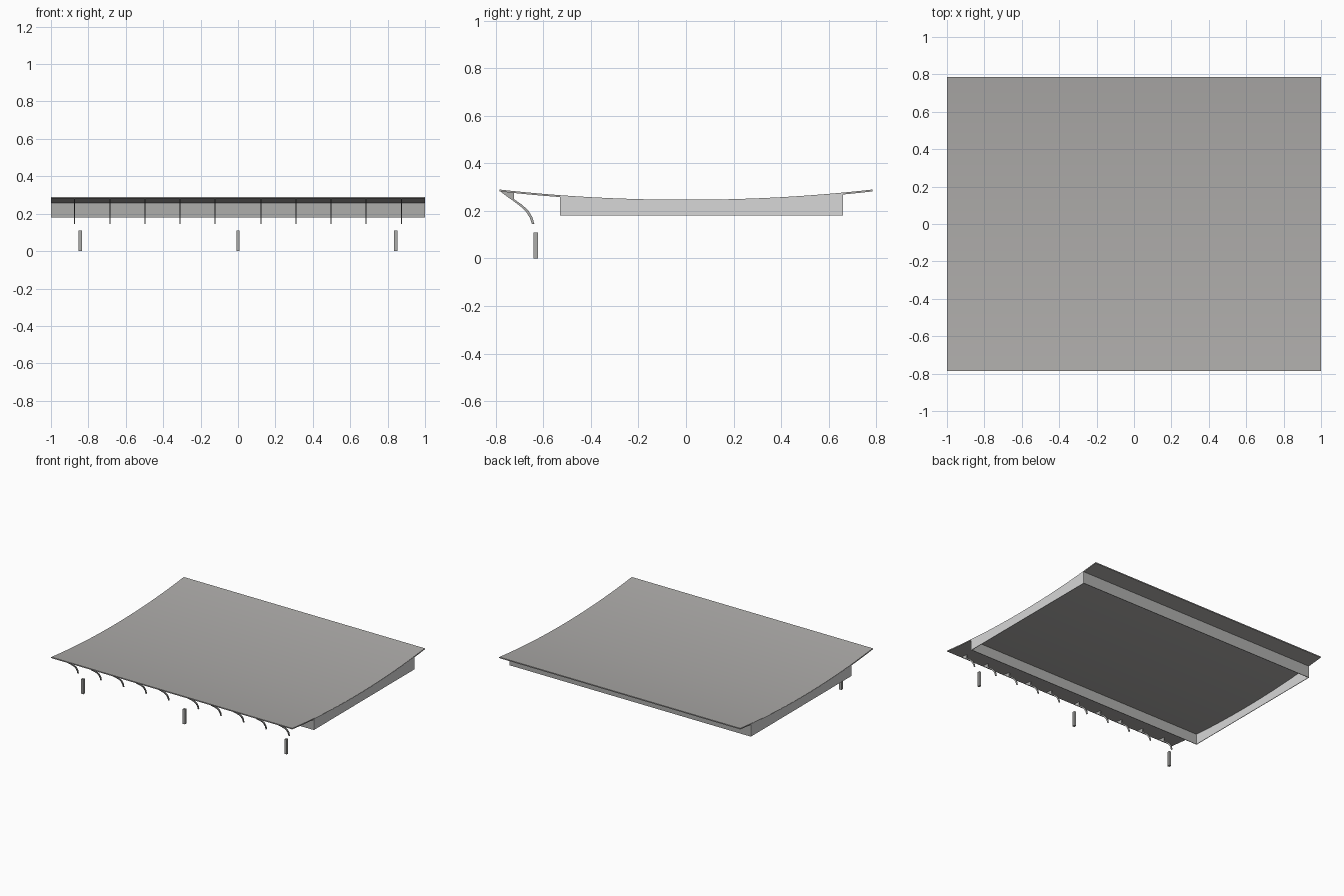
import bpy, bmesh

if "Cube" in bpy.data.objects:
    bpy.data.objects.remove(bpy.data.objects["Cube"])


def material(name, rgb):
    m = bpy.data.materials.new(name)
    m.diffuse_color = (*rgb, 1.0)
    m.use_nodes = True
    m.node_tree.nodes["Principled BSDF"].inputs["Base Color"].default_value = m.diffuse_color
    return m


WARM = material("warm grey roof", (0.42, 0.41, 0.40))
GREY = material("mid grey", (0.42, 0.42, 0.41))
LIGHT = material("light grey", (0.68, 0.68, 0.68))

T = 0.008          # roof thickness
FRONT, BACK = -0.53, 0.66
BASE = 0.18        # lower edge of the walls


def roof_top(y):
    return 0.247 + 0.043 * (abs(y) / 0.785) ** 2.05


def prism(name, pts, x0, x1, mat, smooth=False):
    """Extrude a closed y-z profile along x."""
    bm = bmesh.new()
    a = [bm.verts.new((x0, y, z)) for y, z in pts]
    b = [bm.verts.new((x1, y, z)) for y, z in pts]
    n = len(pts)
    bm.faces.new(a)
    bm.faces.new(b[::-1])
    for i in range(n):
        j = (i + 1) % n
        bm.faces.new((a[j], a[i], b[i], b[j]))
    bmesh.ops.recalc_face_normals(bm, faces=bm.faces)
    me = bpy.data.meshes.new(name)
    bm.to_mesh(me)
    bm.free()
    me.materials.append(mat)
    ob = bpy.data.objects.new(name, me)
    bpy.context.collection.objects.link(ob)
    if smooth:
        bpy.context.view_layer.objects.active = ob
        ob.select_set(True)
        bpy.ops.object.shade_smooth_by_angle(angle=0.5)
        ob.select_set(False)
    return ob


def spaced(a, b, n):
    return [a + (b - a) * i / n for i in range(n + 1)]


# Sagging roof sheet
ys = spaced(-0.785, 0.785, 36)
top = [(y, roof_top(y)) for y in ys]
under = [(y, roof_top(y) - T) for y in reversed(ys)]
prism("roof", top + under, -0.999, 0.999, WARM, True)

# End walls, their tops following the roof curve
wall = [(y, roof_top(y) - 0.0015) for y in spaced(FRONT, BACK, 28)]
wall += [(BACK, BASE), (FRONT, BASE)]
for side, x in (("left", -1.0), ("right", 0.996)):
    prism(side + "_end_wall", wall, x, x + 0.004, LIGHT)

# Long front and back walls made of upright panels
half = [0.1, 0.3, 0.4, 0.68, 0.785, 0.9, 0.996]
seams = [-x for x in reversed(half)] + [0.0] + half
for side, y0, y1 in (("front", FRONT, FRONT + 0.004), ("back", BACK - 0.004, BACK)):
    pts = [(y0, BASE), (y1, BASE), (y1, roof_top(y1) - T), (y0, roof_top(y0) - T)]
    for x0, x1 in zip(seams, seams[1:]):
        prism(side + "_wall_panel", pts, x0, x1, GREY)

# Curved brackets under the front eave
bracket = [(-0.783, 0.284), (-0.755, 0.262), (-0.725, 0.241), (-0.695, 0.218),
           (-0.672, 0.195), (-0.657, 0.172), (-0.648, 0.146), (-0.638, 0.146),
           (-0.646, 0.174), (-0.662, 0.200), (-0.688, 0.225), (-0.724, 0.250),
           (-0.724, 0.277)]
for i in range(5):
    x = (0.123, 0.31, 0.498, 0.685, 0.875)[i]
    for s in (-1, 1):
        prism("eave_bracket", bracket, s * x - 0.003, s * x + 0.003, GREY, True)

# Short posts in front
post = [(-0.642, 0), (-0.622, 0), (-0.622, 0.11), (-0.642, 0.11)]
for x in (-0.843, 0.0, 0.843):
    prism("front_post", post, x - 0.009, x + 0.009, GREY)
